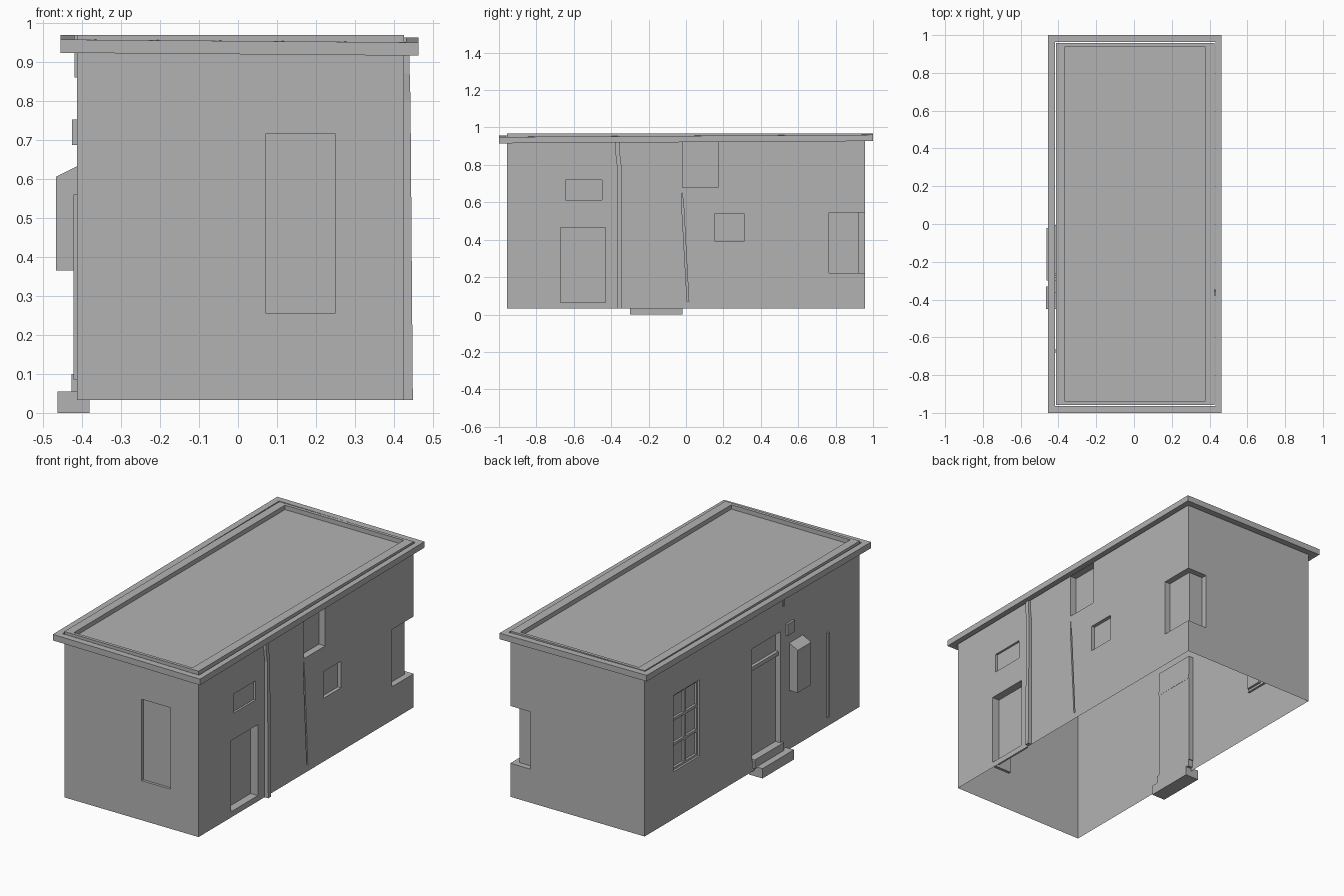
import bpy
import bmesh
from mathutils import Matrix, Vector

cube = bpy.data.objects.get("Cube")
if cube:
    bpy.data.objects.remove(cube, do_unlink=True)

grey = bpy.data.materials.new("plaster_grey")
grey.use_nodes = True
GREY = (0.45, 0.45, 0.45, 1)
grey.diffuse_color = GREY
grey.node_tree.nodes["Principled BSDF"].inputs["Base Color"].default_value = GREY


def finish(name, bm):
    """Turn a bmesh into a flat-shaded object."""
    bmesh.ops.recalc_face_normals(bm, faces=bm.faces)
    mesh = bpy.data.meshes.new(name)
    bm.to_mesh(mesh)
    bm.free()
    mesh.materials.append(grey)
    obj = bpy.data.objects.new(name, mesh)
    bpy.context.scene.collection.objects.link(obj)
    return obj


def box(name, x, y, z):
    """Box from (low, high) ranges on each axis."""
    bm = bmesh.new()
    lows, highs = zip(x, y, z)
    size = Vector(highs) - Vector(lows)
    centre = (Vector(highs) + Vector(lows)) / 2
    bmesh.ops.create_cube(bm, size=1, matrix=Matrix.Translation(centre) @ Matrix.Diagonal((*size, 1)))
    return finish(name, bm)


def prism(name, points, depth):
    """Extrude a planar polygon along a vector."""
    bm = bmesh.new()
    face = bm.faces.new([bm.verts.new(p) for p in points])
    new = bmesh.ops.extrude_face_region(bm, geom=[face])["geom"]
    verts = [v for v in new if isinstance(v, bmesh.types.BMVert)]
    bmesh.ops.translate(bm, verts=verts, vec=depth)
    return finish(name, bm)


def carve(target, cutters):
    """Subtract the cutters, bake the result and remove the cutters."""
    for cutter in cutters:
        cutter.hide_render = True
        mod = target.modifiers.new("cut", "BOOLEAN")
        mod.operation = "DIFFERENCE"
        mod.solver = "EXACT"
        mod.object = cutter
    bpy.context.view_layer.update()
    graph = bpy.context.evaluated_depsgraph_get()
    mesh = bpy.data.meshes.new_from_object(target.evaluated_get(graph))
    target.modifiers.clear()
    target.data = mesh
    for cutter in cutters:
        bpy.data.objects.remove(cutter, do_unlink=True)


# Body of the house
LEFT, RIGHT, END = -0.413, 0.425, 0.958
BASE, TOP = 0.033, 0.968
body = box("house_walls", (LEFT, RIGHT), (-END, END), (BASE, TOP))


def right_cut(y, z, depth):
    return box("cutter", (RIGHT - depth, 0.6), y, z)


def left_cut(y, z, depth):
    return box("cutter", (-0.6, LEFT + depth), y, z)


cutters = [
    # Sunken roof deck
    box("cutter", (-0.365, 0.375), (-0.94, 0.94), (0.943, 1.1)),
    # Front window
    box("cutter", (0.07, 0.25), (-1.2, 0.015 - END), (0.256, 0.715)),
    # Right wall: doorway, vent, upper window, small window
    right_cut((-0.67, -0.43), (0.065, 0.465), 0.045),
    right_cut((-0.645, -0.45), (0.612, 0.72), 0.012),
    right_cut((-0.02, 0.17), (0.68, 0.925), 0.038),
    right_cut((0.155, 0.31), (0.39, 0.54), 0.02),
    # Corner window, wrapping onto the back
    right_cut((0.765, 1.2), (0.222, 0.545), 0.035),
    box("cutter", (0.3, 0.6), (0.925, 1.2), (0.222, 0.545)),
    # Left wall: main doorway and window frame
    left_cut((-0.25, 0.0), (0.09, 0.725), 0.03),
    left_cut((0.47, 0.7), (0.3, 0.73), 0.012),
    # Narrow crack in the right wall
    prism("cutter", [(0.415, -0.022, 0.67), (0.415, -0.012, 0.57),
                     (0.415, 0.015, 0.07), (0.415, 0.006, 0.07),
                     (0.415, -0.021, 0.55)], (0.1, 0, 0)),
]
# Six panes of the left window
for col in range(2):
    for row in range(3):
        y0, z0 = 0.48 + col * 0.11, 0.312 + row * 0.14
        cutters.append(left_cut((y0, y0 + 0.095), (z0, z0 + 0.125), 0.025))
carve(body, cutters)

# The walls are an open shell underneath
bm = bmesh.new()
bm.from_mesh(body.data)
floor = [f for f in bm.faces if all(v.co.z < BASE + 0.001 for v in f.verts)]
bmesh.ops.delete(bm, geom=floor, context="FACES")
bm.to_mesh(body.data)
bm.free()

# Slightly tilted cornice ring
cornice = box("cornice", (-0.455, 0.463), (-1, 1), (0.925, 0.959))
carve(cornice, [box("cutter", (-0.419, 0.431), (-0.964, 0.964), (0.8, 1.1))])
for v in cornice.data.vertices:
    v.co.z += 0.006 * v.co.y - 0.008 * v.co.x

# Main door transom
box("door_transom", (LEFT + 0.012, LEFT + 0.031), (-0.25, 0), (0.59, 0.612))

# Entrance steps
box("lower_step", (-0.463, -0.38), (-0.3, -0.02), (0, 0.055))
box("upper_step", (-0.426, -0.383), (-0.265, -0.005), (0.05, 0.1))

# Wall box with sloping lid
prism("wall_box", [(LEFT, -0.45, 0.365), (-0.466, -0.45, 0.365),
                   (-0.466, -0.45, 0.605), (LEFT, -0.45, 0.632)], (0, 0.12, 0))

# Small fittings on the left wall
box("door_lamp", (-0.425, LEFT), (-0.362, -0.3), (0.687, 0.752))
box("cable_end", (-0.419, LEFT), (-0.282, -0.272), (0.86, 0.925))
box("wall_strip", (-0.421, LEFT), (-0.68, -0.664), (0.085, 0.56))

# Drainpipe with a bend near the top: (y, z, outer x)
bm = bmesh.new()
rings = []
for y, z, out in [(-0.358, BASE, 0.448), (-0.358, 0.8, 0.442),
                  (-0.366, 0.87, 0.44), (-0.366, 0.93, 0.439)]:
    corners = [(RIGHT, y - 0.012), (out, y - 0.012), (out, y + 0.012), (RIGHT, y + 0.012)]
    rings.append([bm.verts.new((cx, cy, z)) for cx, cy in corners])
for low, high in zip(rings, rings[1:]):
    for i in range(4):
        j = (i + 1) % 4
        bm.faces.new((low[i], low[j], high[j], high[i]))
bm.faces.new(rings[0])
bm.faces.new(rings[-1])
finish("drainpipe", bm)
